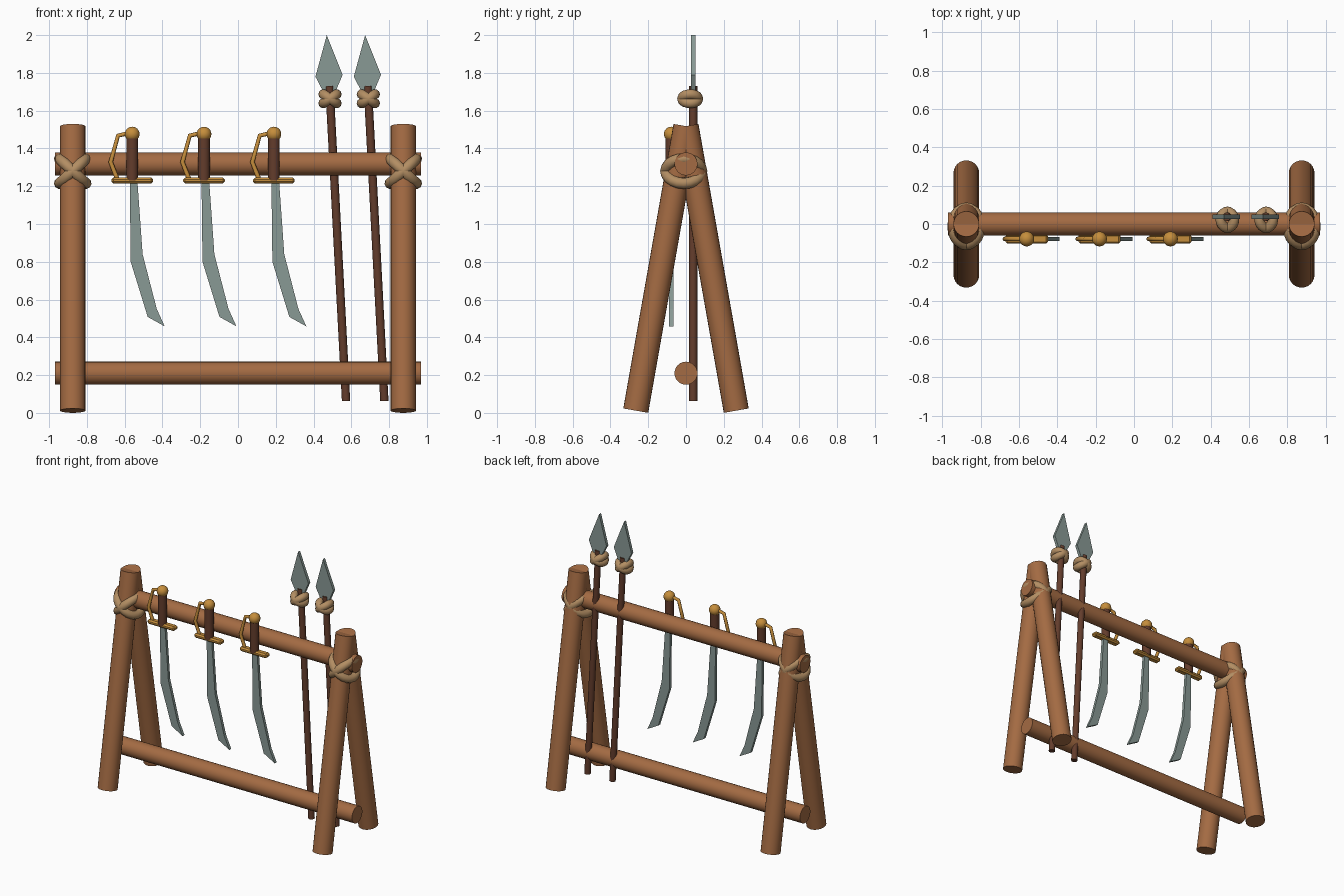
import bpy
import bmesh
import math
from mathutils import Vector

if "Cube" in bpy.data.objects:
    bpy.data.objects.remove(bpy.data.objects["Cube"])


def material(name, color):
    m = bpy.data.materials.new(name)
    m.use_nodes = True
    m.diffuse_color = (*color, 1)
    m.node_tree.nodes["Principled BSDF"].inputs["Base Color"].default_value = (*color, 1)
    return m


WOOD = material("log wood", (0.37, 0.147, 0.056))
DARK = material("dark wood", (0.125, 0.046, 0.025))
ROPE = material("rope", (0.45, 0.27, 0.125))
GOLD = material("brass", (0.56, 0.27, 0.045))
STEEL = material("steel", (0.25, 0.32, 0.30))


def finish(name, mat, smooth=True):
    ob = bpy.context.object
    ob.name = name
    ob.data.materials.append(mat)
    if smooth:
        bpy.ops.object.shade_smooth_by_angle(angle=math.radians(40))
    return ob


def rod(name, a, b, radius, mat, sides=24):
    """Cylinder between two points."""
    a, b = Vector(a), Vector(b)
    bpy.ops.mesh.primitive_cylinder_add(vertices=sides, radius=radius, depth=(b - a).length,
                                        location=(a + b) / 2)
    bpy.context.object.rotation_euler = (b - a).to_track_quat("Z", "Y").to_euler()
    return finish(name, mat)


def plate(name, outline, x, y, thickness, mat):
    """Flat plate cut from an outline in the xz plane."""
    bm = bmesh.new()
    face = bm.faces.new([bm.verts.new((x + px, y - thickness / 2, pz)) for px, pz in outline])
    ext = bmesh.ops.extrude_face_region(bm, geom=[face])
    verts = [v for v in ext["geom"] if isinstance(v, bmesh.types.BMVert)]
    bmesh.ops.translate(bm, verts=verts, vec=(0, thickness, 0))
    bmesh.ops.recalc_face_normals(bm, faces=bm.faces)
    mesh = bpy.data.meshes.new(name)
    bm.to_mesh(mesh)
    bm.free()
    mesh.materials.append(mat)
    ob = bpy.data.objects.new(name, mesh)
    bpy.context.collection.objects.link(ob)


def lashing(name, center, major, minor, tilt):
    """Two rope rings crossing at the front."""
    for s in (-1, 1):
        bpy.ops.mesh.primitive_torus_add(location=center, rotation=(0, s * tilt, 0),
                                         major_radius=major, minor_radius=minor,
                                         major_segments=20, minor_segments=10)
        finish(name, ROPE)


# Frame: crossed legs at each end, two long bars
for side, x in (("right", -0.875), ("left", 0.875)):
    for end, s in (("front", -1), ("back", 1)):
        rod(f"{side}_{end}_leg", (x, s * 0.266, 0.012), (x, 0, 1.518), 0.067, WOOD)
    lashing(f"{side}_lashing", (x, -0.012, 1.28), 0.095, 0.03, 0.75)
for name, z in (("upper_bar", 1.318), ("lower_bar", 0.21)):
    rod(name, (-0.97, 0, z), (0.97, 0, z), 0.061, WOOD)

# Hanging sabres
BLADE = [(-0.013, 1.22), (-0.008, 0.80), (0.082, 0.508), (0.172, 0.458),
         (0.13, 0.55), (0.055, 0.84), (0.028, 1.22)]
BOW = [(0, 1.485), (-0.075, 1.468), (-0.114, 1.328), (-0.08, 1.24)]
SY = -0.078
for x in (-0.56, -0.18, 0.19):
    plate("sabre_blade", BLADE, x, SY, 0.022, STEEL)
    rod("sabre_grip", (x, SY, 1.23), (x, SY, 1.46), 0.031, DARK, 16)
    bpy.ops.mesh.primitive_uv_sphere_add(segments=20, ring_count=12, radius=0.039,
                                         location=(x, SY, 1.476))
    finish("sabre_pommel", GOLD)
    bpy.ops.mesh.primitive_cube_add(size=1, location=(x, SY, 1.23))
    guard = bpy.context.object
    guard.scale = (0.22, 0.05, 0.032)
    bpy.ops.object.transform_apply(location=False, rotation=False, scale=True)
    bevel = guard.modifiers.new("bevel", "BEVEL")
    bevel.width = 0.01
    bevel.segments = 1
    finish("sabre_guard", GOLD, False)
    # Knuckle bow as a bent rod
    curve = bpy.data.curves.new("knuckle_bow", "CURVE")
    curve.dimensions = "3D"
    curve.bevel_depth = 0.012
    curve.bevel_resolution = 2
    curve.use_fill_caps = True
    spline = curve.splines.new("POLY")
    spline.points.add(len(BOW) - 1)
    for p, (px, pz) in zip(spline.points, BOW):
        p.co = (x + px, SY, pz, 1)
    curve.materials.append(GOLD)
    bpy.context.collection.objects.link(bpy.data.objects.new("knuckle_bow", curve))

# Leaning spears
HEAD = [(-0.102, 2.0), (-0.162, 1.78), (-0.115, 1.69), (-0.06, 1.69), (-0.018, 1.79)]
PY = 0.038
for x in (0.572, 0.775):
    rod("spear_shaft", (x, PY, 0.063), (x - 0.088, PY, 1.73), 0.022, DARK, 16)
    plate("spear_head", HEAD, x, PY, 0.022, STEEL)
    lashing("spear_binding", (x - 0.085, 0.022, 1.663), 0.042, 0.027, 0.6)
